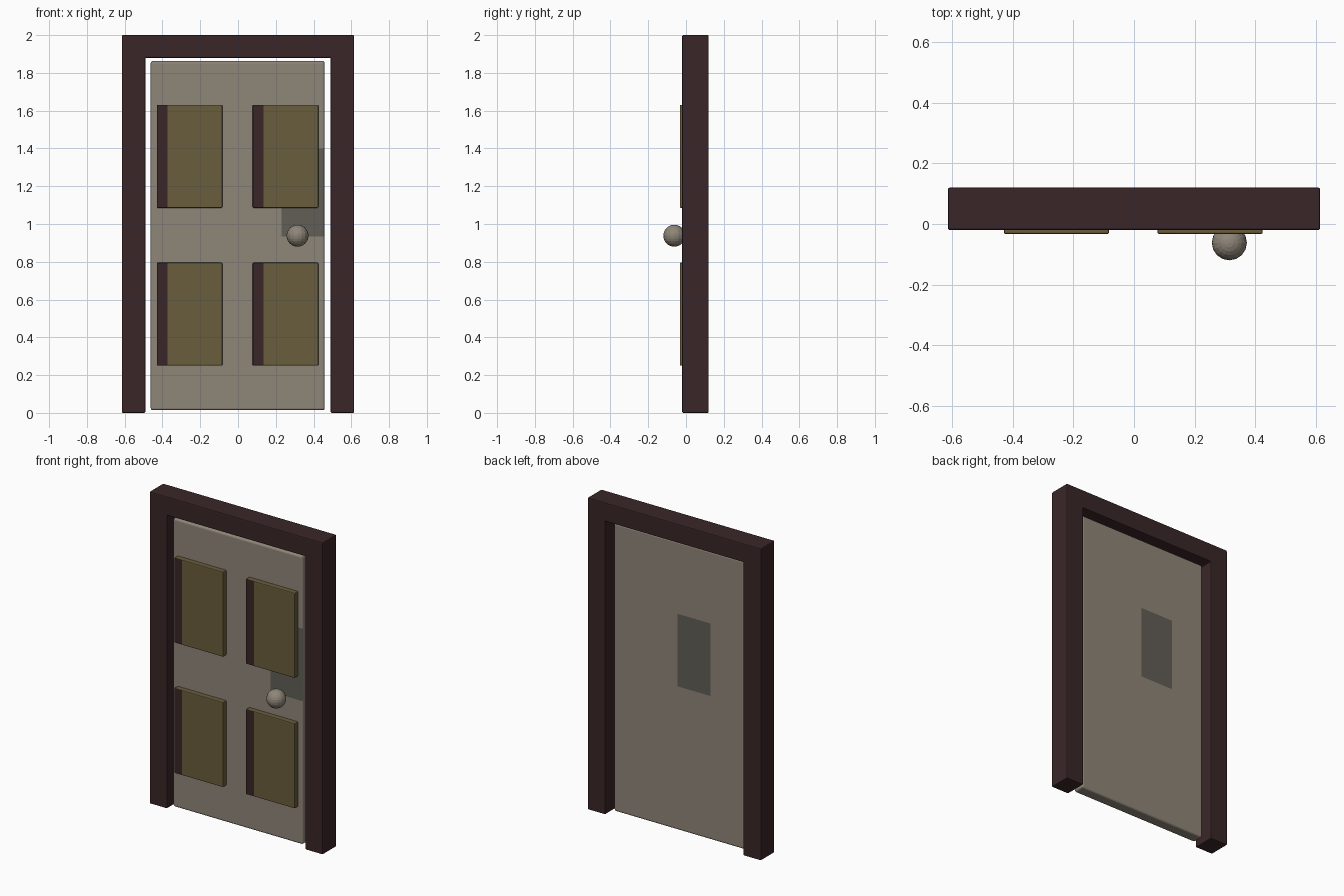
import bpy, bmesh
from mathutils import Vector

if "Cube" in bpy.data.objects:
    bpy.data.objects.remove(bpy.data.objects["Cube"])


def material(name, srgb):
    m = bpy.data.materials.new(name)
    lin = [(c / 255 / 12.92 if c < 11 else ((c / 255 + 0.055) / 1.055) ** 2.4) for c in srgb]
    m.diffuse_color = (*lin, 1)
    m.use_nodes = True
    m.node_tree.nodes["Principled BSDF"].inputs["Base Color"].default_value = m.diffuse_color
    return m


WOOD = material("dark brown wood", (58, 38, 39))
GREY = material("warm grey paint", (143, 134, 121))
OLIVE = material("olive brown panel", (106, 93, 60))
SHADE = material("dark grey patch", (98, 94, 87))


def finish(name, bm, mats, bevel=0, segments=2):
    bmesh.ops.recalc_face_normals(bm, faces=bm.faces)
    me = bpy.data.meshes.new(name)
    bm.to_mesh(me)
    bm.free()
    for m in mats:
        me.materials.append(m)
    ob = bpy.data.objects.new(name, me)
    bpy.context.collection.objects.link(ob)
    if bevel:
        mod = ob.modifiers.new("soft_edges", 'BEVEL')
        mod.width, mod.segments, mod.limit_method = bevel, segments, 'ANGLE'
    return ob


def box(lo, hi):
    bm = bmesh.new()
    bmesh.ops.create_cube(bm, size=1)
    for v in bm.verts:
        v.co = [l + (c + 0.5) * (h - l) for c, l, h in zip(v.co, lo, hi)]
    return bm


def cut(bm, axis, value, side):
    # split only the faces pointing along the given y direction
    faces = [f for f in bm.faces if f.normal.y * side > 0.9]
    geom = faces + list({e for f in faces for e in f.edges}) + list({v for f in faces for v in f.verts})
    co, no = Vector((0, 0, 0)), Vector((0, 0, 0))
    co[axis], no[axis] = value, 1
    bmesh.ops.bisect_plane(bm, geom=geom, plane_co=co, plane_no=no)
    bm.normal_update()


# door frame: one U-shaped profile pushed back
bm = bmesh.new()
profile = [(-.615, 0), (-.615, 2), (.615, 2), (.615, 0), (.49, 0), (.49, 1.88), (-.49, 1.88), (-.49, 0)]
face = bm.faces.new([bm.verts.new((x, -.02, z)) for x, z in profile])
ext = bmesh.ops.extrude_face_region(bm, geom=[face], use_keep_orig=True)
bmesh.ops.translate(bm, vec=(0, .14, 0), verts=[g for g in ext["geom"] if isinstance(g, bmesh.types.BMVert)])
finish("door_frame", bm, [WOOD], .006)

# door leaf with a dark patch cut into front and back
bm = box((-.462, 0, .014), (.459, .075, 1.863))
bm.normal_update()
patches = {-1: (.23, .459), 1: (-.228, .007)}
for side, (x0, x1) in patches.items():
    for axis, value in ((0, x0), (0, x1), (2, .935), (2, 1.40)):
        cut(bm, axis, value, side)
for f in bm.faces:
    c = f.calc_center_median()
    side = -1 if f.normal.y < 0 else 1
    x0, x1 = patches[side]
    if abs(f.normal.y) > .9 and x0 < c.x < x1 and .935 < c.z < 1.40:
        f.material_index = 1
finish("door_leaf", bm, [GREY, SHADE], .012, 3)

# four raised panels, each with a dark strip down its left side
for col, x0 in (("left", -.43), ("right", .078)):
    for row, z0 in (("lower", .25), ("upper", 1.086)):
        bm = box((x0, -.033, z0), (x0 + .347, .02, z0 + .545))
        bm.normal_update()
        cut(bm, 0, x0 + .057, -1)
        for f in bm.faces:
            if f.calc_center_median().x < x0 + .057:
                f.material_index = 1
        finish(f"{row}_{col}_panel", bm, [OLIVE, WOOD], .005)

# round knob
bm = bmesh.new()
bmesh.ops.create_uvsphere(bm, u_segments=16, v_segments=12, radius=.058)
bmesh.ops.translate(bm, vec=(.315, -.062, .938), verts=bm.verts)
finish("door_knob", bm, [GREY])
